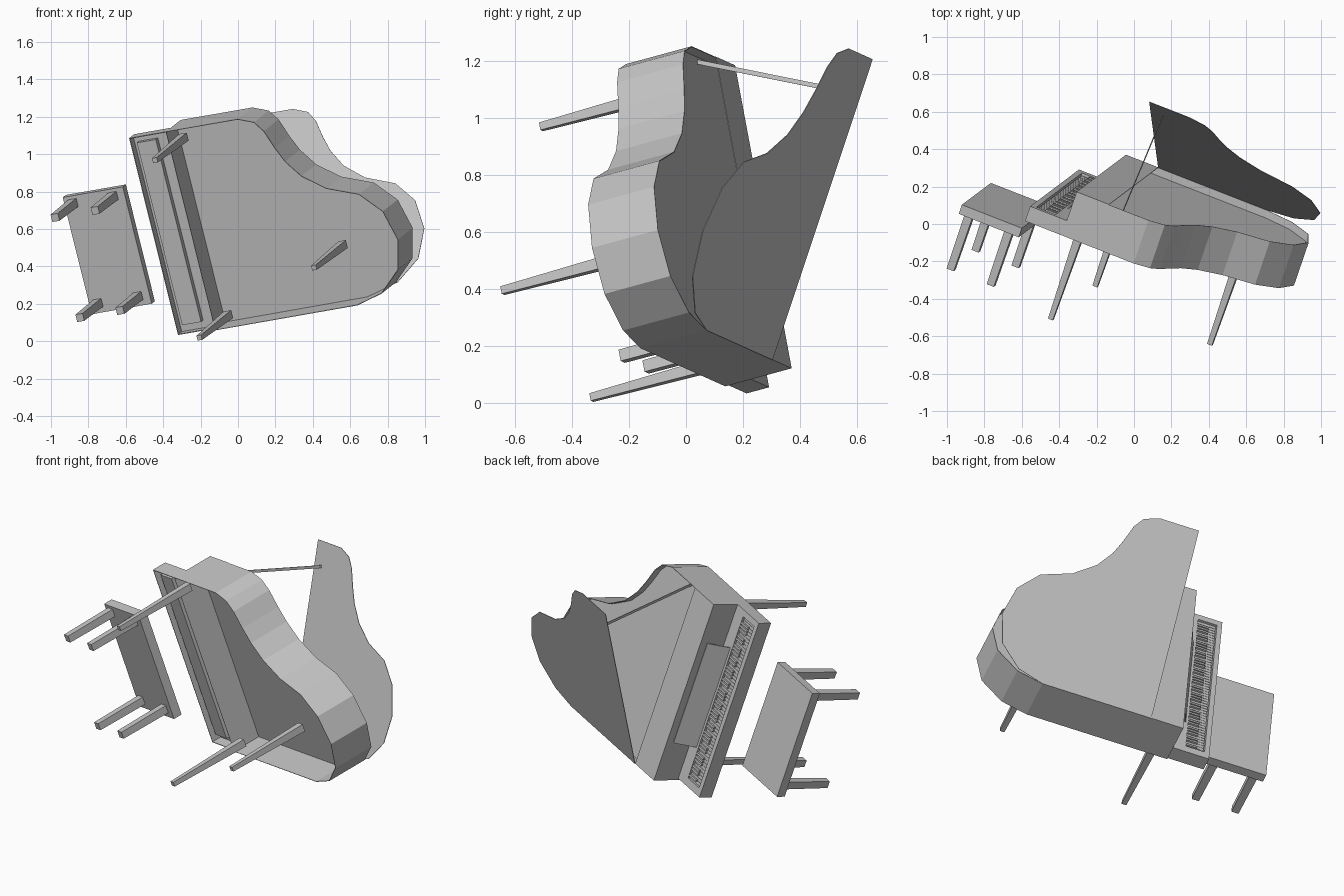
import bpy, bmesh
from mathutils import Matrix, Vector

cube = bpy.data.objects.get("Cube")
if cube:
    bpy.data.objects.remove(cube)

# One plain grey material
grey = bpy.data.materials.new("plain_grey")
grey.use_nodes = True
grey.diffuse_color = (0.55, 0.55, 0.55, 1)
grey.node_tree.nodes["Principled BSDF"].inputs["Base Color"].default_value = (0.55, 0.55, 0.55, 1)

# Tilted instrument frame: x = across to treble, y = towards tail, z = lid side
up = Vector((0.314, 0.916, 0.249)).normalized()
tail = Vector((0.918, -0.364, 0.16))
tail = (tail - up * tail.dot(up)).normalized()
across = tail.cross(up)
frame = Matrix((across, tail, up)).transposed().to_4x4()


def finish(name, bm, local=Matrix()):
    bmesh.ops.recalc_face_normals(bm, faces=bm.faces)
    mesh = bpy.data.meshes.new(name)
    bm.to_mesh(mesh)
    bm.free()
    mesh.materials.append(grey)
    obj = bpy.data.objects.new(name, mesh)
    bpy.context.collection.objects.link(obj)
    obj.matrix_world = frame @ local
    return obj


def add_box(bm, x, y, z, taper=1.0):
    """Box between (low, high) ranges; taper scales the bottom end."""
    verts = bmesh.ops.create_cube(bm, size=1)["verts"]
    for v in verts:
        k = taper if v.co.z < 0 else 1.0
        v.co = ((x[0] + x[1]) / 2 + v.co.x * k * (x[1] - x[0]),
                (y[0] + y[1]) / 2 + v.co.y * k * (y[1] - y[0]),
                z[0] if v.co.z < 0 else z[1])


def box(name, x, y, z, taper=1.0, local=Matrix()):
    bm = bmesh.new()
    add_box(bm, x, y, z, taper)
    return finish(name, bm, local)


def slab(name, points, z, thick, local=Matrix()):
    bm = bmesh.new()
    face = bm.faces.new([bm.verts.new((x, y, z)) for x, y in points])
    geom = bmesh.ops.extrude_face_region(bm, geom=[face])["geom"]
    for v in geom:
        if isinstance(v, bmesh.types.BMVert):
            v.co.z += thick
    return finish(name, bm, local)


BASS, TREBLE, FRONT, SEAM = 0.06, 1.172, -0.153, 0.035
BOTTOM, TOP, BOARD = 0.102, 0.354, 0.275
FEET = -0.364

# Wing-shaped plan of the case, from the treble bend round to the bass side
curve = [(TREBLE, 0.265), (1.14, 0.352), (1.083, 0.395), (0.985, 0.432), (0.90, 0.472),
         (0.806, 0.543), (0.717, 0.665), (0.655, 0.838), (0.541, 0.947),
         (0.375, 0.992), (0.213, 0.95), (0.10, 0.825), (BASS, 0.675)]
plan = [(BASS, FRONT), (TREBLE, FRONT)] + curve

# Case rim: open above and below
bm = bmesh.new()
low = [bm.verts.new((x, y, BOTTOM)) for x, y in plan]
high = [bm.verts.new((x, y, TOP)) for x, y in plan]
for i in range(len(plan)):
    j = (i + 1) % len(plan)
    bm.faces.new((low[i], low[j], high[j], high[i]))
rim = finish("case_rim", bm)
wall = rim.modifiers.new("wall", "SOLIDIFY")
wall.thickness = 0.003
wall.offset = -1

slab("soundboard", plan, BOARD, 0.037)
box("front_lid_flap", (BASS, TREBLE), (FRONT, SEAM), (TOP - 0.001, TOP + 0.002))

# Main lid, hinged open along the bass side
hinge = Matrix.Translation((BASS, 0, TOP)) @ Matrix.Rotation(-0.537, 4, "Y")
lid_plan = [(0, SEAM), (TREBLE - BASS, SEAM)] + [(x - BASS, y) for x, y in curve]
slab("open_lid", lid_plan, 0, 0.003, hinge)

# Flat prop stick between the soundboard and the lid
foot, head = Vector((1.151, 0.113, 0.312)), Vector((0.898, 0.109, 0.85))
stick = head - foot
aim = Matrix.Translation(foot) @ stick.to_track_quat("Z", "Y").to_matrix().to_4x4()
box("lid_prop", (-0.002, 0.002), (-0.008, 0.008), (0, stick.length), 1.0, aim)

# Key bed: thin walls, top frame and a sunken well for the keys
KB, KF, KT = 0.07, -0.366, 0.188
WX, WY = (0.115, 1.136), (-0.337, -0.227)
bm = bmesh.new()
add_box(bm, (KB, TREBLE), (KF, KF + 0.004), (BOTTOM, KT))
for x in (KB, TREBLE - 0.004):
    add_box(bm, (x, x + 0.004), (KF, FRONT), (BOTTOM, KT))
for x, y in (((KB, TREBLE), (KF, WY[0])), ((KB, TREBLE), (WY[1], FRONT)),
             ((KB, WX[0]), WY), ((WX[1], TREBLE), WY)):
    add_box(bm, x, y, (KT - 0.03, KT))
finish("key_bed", bm)
box("key_well", WX, WY, (0.122, 0.16))

# Keys
naturals, sharps = bmesh.new(), bmesh.new()
pitch = (WX[1] - WX[0]) / 52
for i in range(52):
    x = WX[0] + i * pitch
    add_box(naturals, (x + 0.001, x + pitch - 0.001), (WY[0] + 0.003, WY[1]), (0.159, 0.174))
    if i < 51 and i % 7 not in (1, 4):
        add_box(sharps, (x + 0.7 * pitch, x + 1.3 * pitch), (-0.292, WY[1]), (0.172, 0.186))
finish("natural_keys", naturals)
finish("sharp_keys", sharps)

# Leaning music desk in front of the case
lean = Matrix.Translation((0.615, -0.21, KT)) @ Matrix.Rotation(-0.4, 4, "X")
box("music_desk", (-0.315, 0.315), (-0.003, 0.003), (0, 0.135), 1.0, lean)

# Tapered case legs
for name, x, y in (("treble_leg", 1.12, -0.07), ("bass_leg", 0.126, -0.068), ("tail_leg", 0.394, 0.668)):
    box(name, (x - 0.022, x + 0.022), (y - 0.022, y + 0.022), (FEET, 0.13), 0.62)

# Bench
box("bench_seat", (0.293, 0.947), (-0.757, -0.408), (-0.053, 0.0))
for side, x in (("bass", 0.346), ("treble", 0.906)):
    for end, y in (("front", -0.706), ("back", -0.473)):
        box("bench_" + side + "_" + end + "_leg", (x - 0.023, x + 0.023), (y - 0.023, y + 0.023),
            (FEET, -0.05), 0.9)
